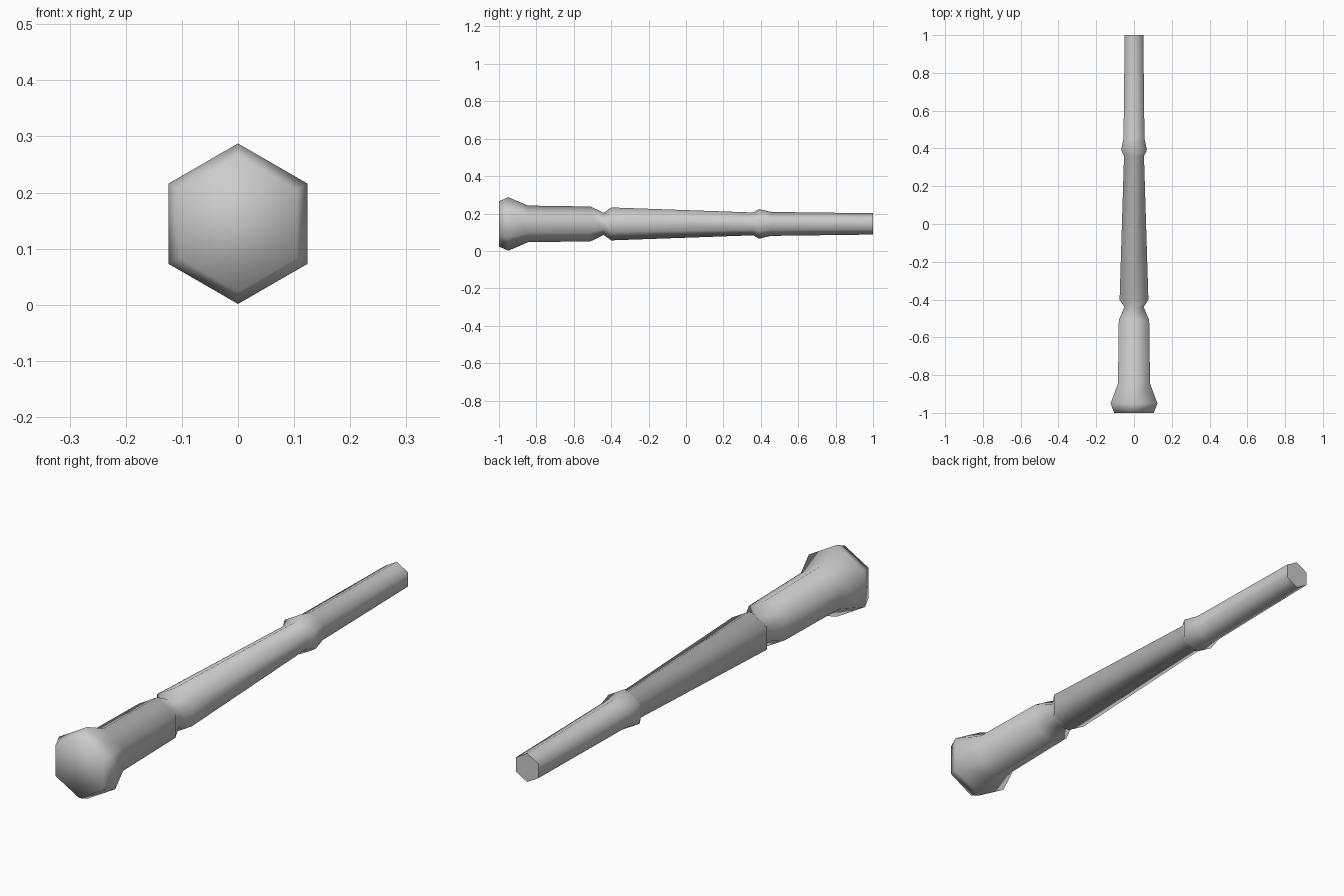
import bpy, bmesh, math
from mathutils import Vector

cube = bpy.data.objects.get("Cube")
if cube:
    bpy.data.objects.remove(cube, do_unlink=True)

SIDES = 6
AXIS_HEIGHT = 0.1445

grey = bpy.data.materials.new("plain_grey")
grey.use_nodes = True
colour = (0.6, 0.6, 0.6, 1)
grey.diffuse_color = colour
grey.node_tree.nodes["Principled BSDF"].inputs["Base Color"].default_value = colour

# Turned profile as (position along the shaft, radius)
profile = [
    (-1.0, 0.121), (-0.95, 0.143), (-0.845, 0.098),   # flared pommel
    (-0.51, 0.093), (-0.44, 0.059), (-0.40, 0.088),   # grip and neck
    (0.36, 0.061), (0.39, 0.079), (0.455, 0.064),     # tapered shaft and collar
    (1.0, 0.057),                                     # tip
]


def turned_shaft(name, points):
    bm = bmesh.new()
    rings = []
    for y, r in points:
        angles = [math.tau * i / SIDES for i in range(SIDES)]
        rings.append([bm.verts.new(Vector((r * math.sin(a), y, r * math.cos(a))))
                      for a in angles])
    for a, b in zip(rings, rings[1:]):
        for i in range(SIDES):
            j = (i + 1) % SIDES
            bm.faces.new((a[i], a[j], b[j], b[i]))
    bm.faces.new(rings[0])
    bm.faces.new(rings[-1])
    bmesh.ops.recalc_face_normals(bm, faces=bm.faces)
    mesh = bpy.data.meshes.new(name)
    bm.to_mesh(mesh)
    bm.free()
    mesh.materials.append(grey)
    obj = bpy.data.objects.new(name, mesh)
    bpy.context.collection.objects.link(obj)
    return obj


shaft = turned_shaft("baton_shaft", profile)
shaft.location.z = AXIS_HEIGHT

# Rounded sides and pommel, crisp flat tip
bpy.ops.object.select_all(action="DESELECT")
shaft.select_set(True)
bpy.context.view_layer.objects.active = shaft
bpy.ops.object.shade_smooth_by_angle(angle=math.radians(75))
